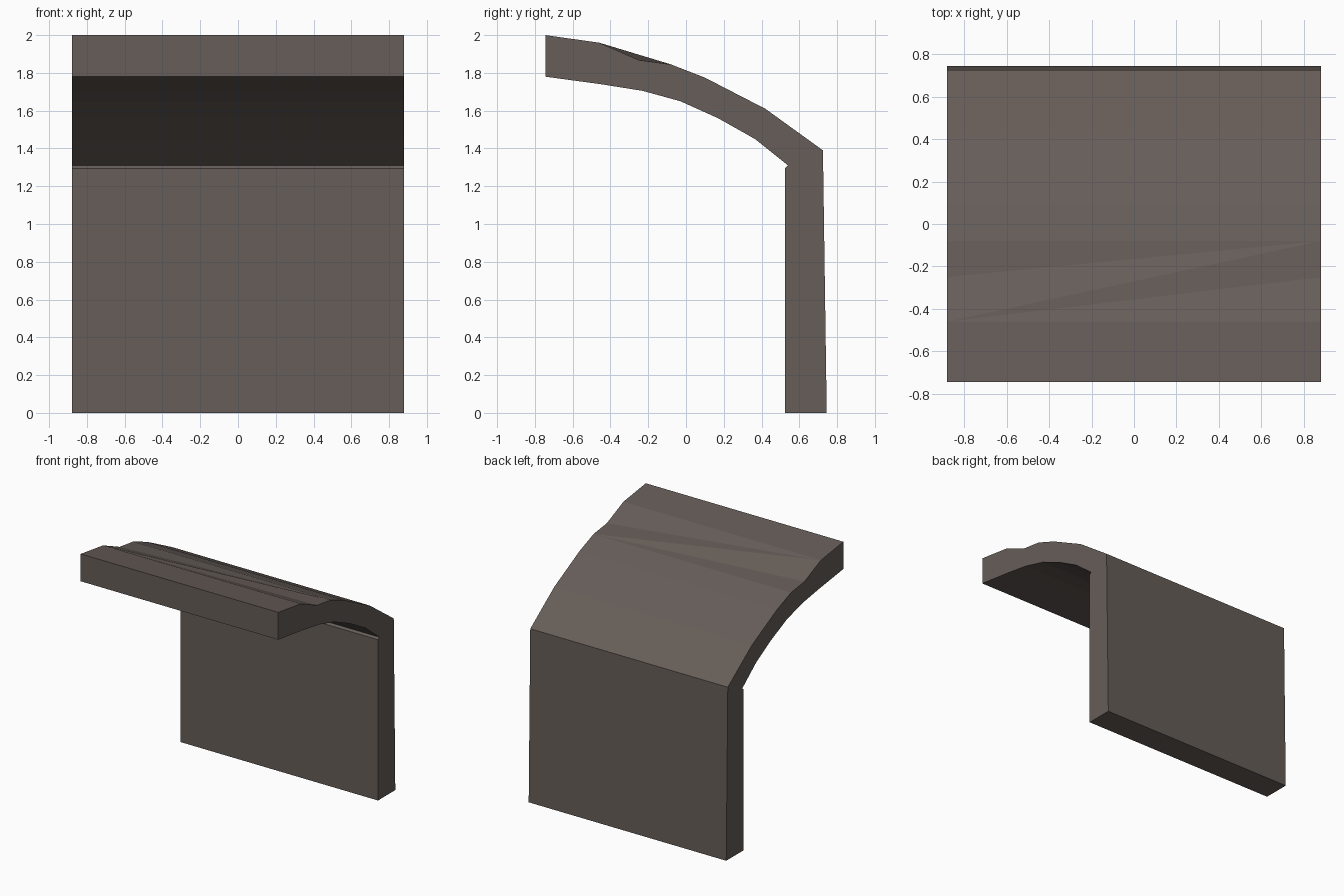
import bpy, bmesh

if "Cube" in bpy.data.objects:
    bpy.data.objects.remove(bpy.data.objects["Cube"])

HALF = 0.88  # half width along x

# Side outline (y, z): curved top, back wall, foot, front wall, curved underside
outline = [(-0.745, 2.0), (-0.46, 1.96), (-0.25, 1.868), (-0.08, 1.845),
           (0.10, 1.775), (0.42, 1.61), (0.725, 1.39), (0.745, 0.0),
           (0.525, 0.0), (0.525, 1.295), (0.54, 1.31), (0.365, 1.45),
           (0.17, 1.56), (-0.03, 1.65), (-0.23, 1.705), (-0.45, 1.74),
           (-0.745, 1.78)]

bm = bmesh.new()
L = [bm.verts.new((-HALF, y, z)) for y, z in outline]
R = [bm.verts.new((HALF, y, z)) for y, z in outline]

# End caps
bm.faces.new(L)
bm.faces.new(R[::-1])

# Strips between the ends; the dented stretch (1 to 3) is folded diagonally
n = len(outline)
for i in range(n):
    j = (i + 1) % n
    if i not in (1, 2):
        bm.faces.new((L[i], R[i], R[j], L[j]))
for tri in ((L[1], R[1], R[2]), (L[1], R[2], R[3]),
            (L[1], R[3], L[2]), (L[2], R[3], L[3])):
    bm.faces.new(tri)

bmesh.ops.recalc_face_normals(bm, faces=bm.faces)
# Caps are concave, so triangulate them cleanly
bmesh.ops.triangulate(bm, faces=[f for f in bm.faces if len(f.verts) > 4])

mesh = bpy.data.meshes.new("curved_shelter")
bm.to_mesh(mesh)
bm.free()

# Single dark warm grey
mat = bpy.data.materials.new("dark warm grey")
mat.diffuse_color = (0.133, 0.109, 0.098, 1)
mat.use_nodes = True
mat.node_tree.nodes["Principled BSDF"].inputs["Base Color"].default_value = mat.diffuse_color
mesh.materials.append(mat)
obj = bpy.data.objects.new("curved_shelter", mesh)
bpy.context.collection.objects.link(obj)
